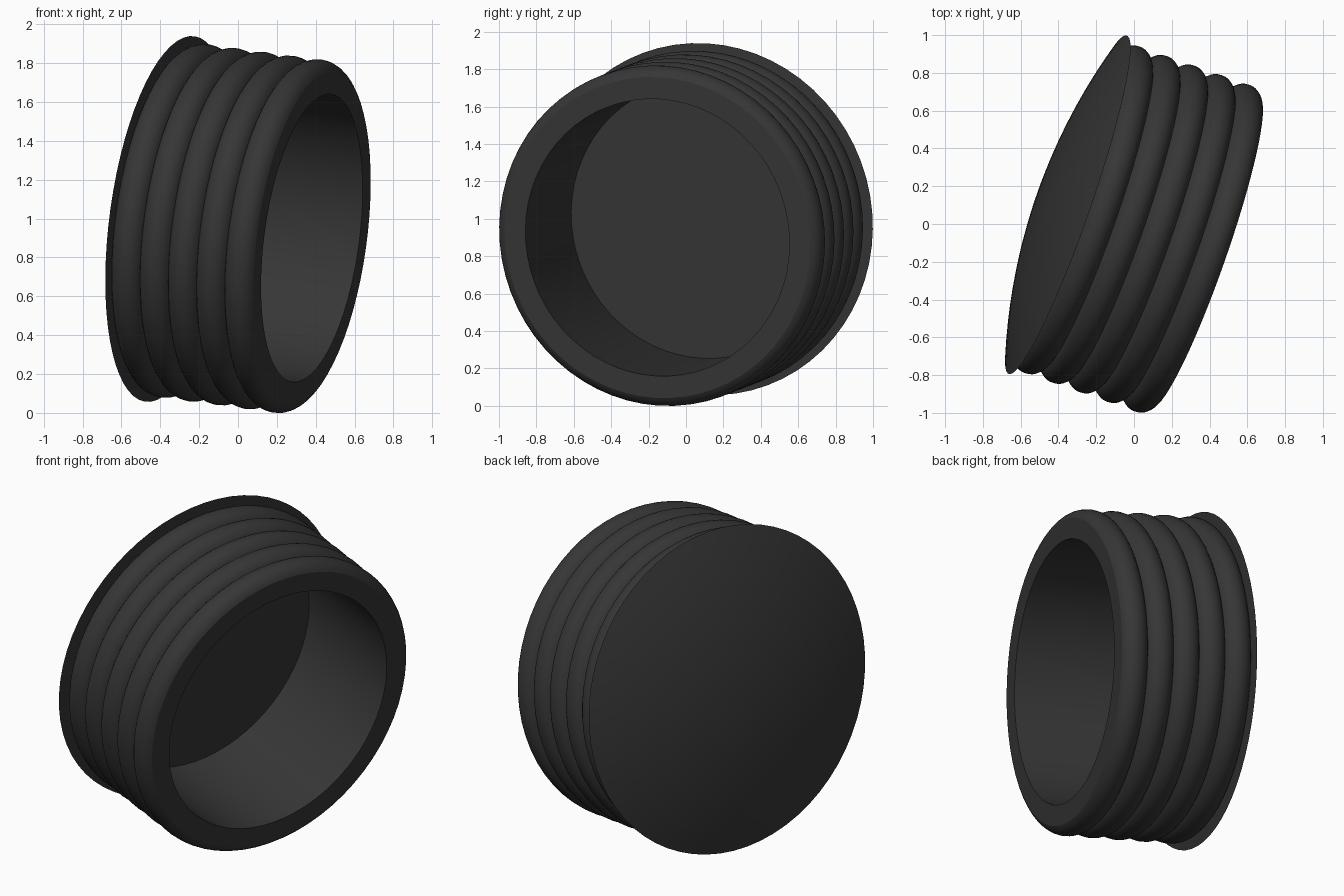
import bpy, bmesh, math
from mathutils import Vector, Matrix

if "Cube" in bpy.data.objects:
    bpy.data.objects.remove(bpy.data.objects["Cube"])

SEGS = 64
RIM_R, BASE_R, HOLE_R = 0.949, 0.865, 0.747
DOME_H, FLANGE_T, FLOOR_T, LENGTH = 0.15, 0.004, 0.03, 0.78
RIBS, RIB_H = 5, 0.052

# domed cap, as (radius, distance along axis)
sphere_r = (RIM_R ** 2 + DOME_H ** 2) / (2 * DOME_H)
edge = math.asin(RIM_R / sphere_r)
profile = []
for i in range(13):
    a = edge * i / 12
    profile.append((sphere_r * math.sin(a), sphere_r * (1 - math.cos(a)) - DOME_H))

# sharp flange behind the cap
profile.append((BASE_R, FLANGE_T))

# ribs along the sleeve, each a shallow circular arc meeting in creases
width = (LENGTH - FLANGE_T) / RIBS
arc_r = (width ** 2 / 4 + RIB_H ** 2) / (2 * RIB_H)
half = math.asin(width / 2 / arc_r)
for k in range(RIBS):
    mid = FLANGE_T + width * (k + 0.5)
    for i in range(1, 13):
        a = half * (i / 6 - 1)
        profile.append((BASE_R + RIB_H - arc_r * (1 - math.cos(a)), mid + arc_r * math.sin(a)))

# open mouth, bore and floor
profile += [(HOLE_R, LENGTH), (HOLE_R, FLOOR_T), (0, FLOOR_T)]

# revolve the profile
bm = bmesh.new()
verts = [bm.verts.new((r, 0, t)) for r, t in profile]
edges = [bm.edges.new(pair) for pair in zip(verts, verts[1:])]
bmesh.ops.spin(bm, geom=verts + edges, cent=(0, 0, 0), axis=(0, 0, 1),
               angle=math.tau, steps=SEGS, use_duplicate=False)
bmesh.ops.remove_doubles(bm, verts=bm.verts, dist=1e-4)
bmesh.ops.recalc_face_normals(bm, faces=bm.faces)

# tilt the axis and rest the part on the ground
axis = Vector((0.937, -0.327, -0.126)).normalized()
turn = Vector((0, 0, 1)).rotation_difference(axis).to_matrix().to_4x4()
bm.transform(turn)
lo = [min(v.co[i] for v in bm.verts) for i in range(3)]
hi = [max(v.co[i] for v in bm.verts) for i in range(3)]
bm.transform(Matrix.Translation((-(lo[0] + hi[0]) / 2, -(lo[1] + hi[1]) / 2, -lo[2])))

mesh = bpy.data.meshes.new("ribbed_plug")
bm.to_mesh(mesh)
bm.free()
plug = bpy.data.objects.new("ribbed_plug", mesh)
bpy.context.collection.objects.link(plug)

# dark rubber
rubber = bpy.data.materials.new("dark_rubber")
rubber.diffuse_color = (0.037, 0.037, 0.037, 1)
rubber.use_nodes = True
rubber.node_tree.nodes["Principled BSDF"].inputs["Base Color"].default_value = rubber.diffuse_color
mesh.materials.append(rubber)

bpy.context.view_layer.objects.active = plug
plug.select_set(True)
bpy.ops.object.shade_smooth_by_angle(angle=math.radians(16))
